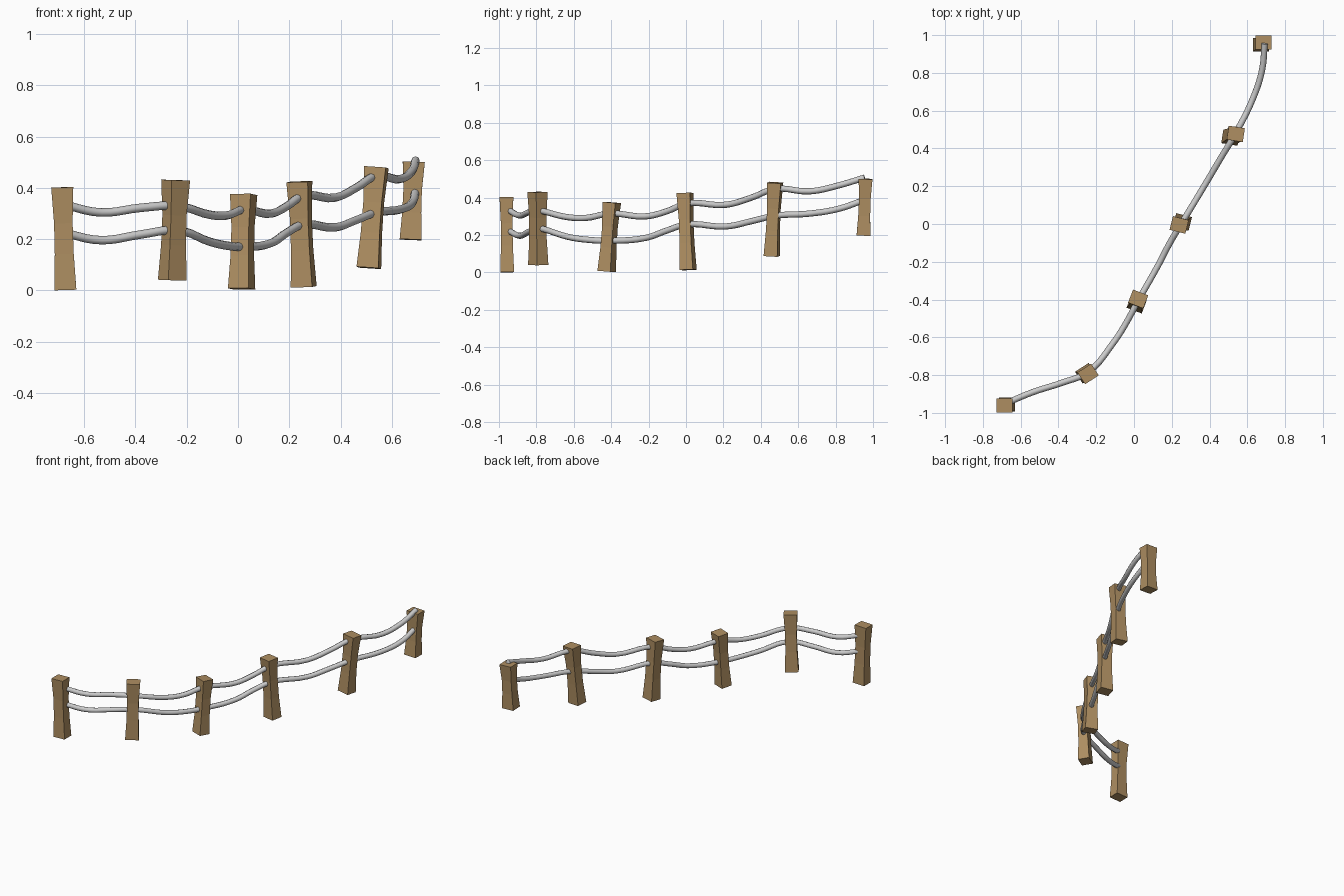
import bpy, bmesh, math
from mathutils import Vector, Matrix

if "Cube" in bpy.data.objects:
    bpy.data.objects.remove(bpy.data.objects["Cube"])

wood = bpy.data.materials.new("wood")
wood.diffuse_color = (0.42, 0.27, 0.12, 1)
wood.use_nodes = True
wood.node_tree.nodes["Principled BSDF"].inputs["Base Color"].default_value = wood.diffuse_color

# Waisted square posts: base centre, top centre, yaw in degrees
POSTS = [
    ((-0.673, -0.956, 0.002), (-0.685, -0.960, 0.402), 0),
    ((-0.256, -0.790, 0.040), (-0.243, -0.794, 0.430), 33),
    ((0.014, -0.424, 0.006), (0.022, -0.397, 0.374), -21),
    ((0.256, 0.011, 0.014), (0.239, -0.005, 0.424), -14),
    ((0.510, 0.458, 0.088), (0.539, 0.477, 0.480), -9),
    ((0.673, 0.949, 0.198), (0.685, 0.960, 0.500), 0),
]
# Height fraction and width factor of each ring
RINGS = [(0, 1.0), (0.35, 0.86), (0.65, 0.84), (1, 1.0)]
W, D = 0.086, 0.074


def make_post(name, base, top, yaw):
    base, top = Vector(base), Vector(top)
    axis = top - base
    tilt = Vector((0, 0, 1)).rotation_difference(axis.normalized()).to_matrix()
    rot = tilt @ Matrix.Rotation(math.radians(yaw), 3, 'Z')
    bm = bmesh.new()
    rings = []
    for t, s in RINGS:
        rings.append([bm.verts.new(base + axis * t + rot @ Vector((x * W * s / 2, y * D * s / 2, 0)))
                      for x, y in ((-1, -1), (1, -1), (1, 1), (-1, 1))])
    for a, b in zip(rings, rings[1:]):
        for i in range(4):
            j = (i + 1) % 4
            bm.faces.new((a[i], a[j], b[j], b[i]))
    bm.faces.new(rings[0][::-1])
    bm.faces.new(rings[-1])
    me = bpy.data.meshes.new(name)
    bm.to_mesh(me)
    bm.free()
    me.materials.append(wood)
    bpy.context.collection.objects.link(bpy.data.objects.new(name, me))


for n, (base, top, yaw) in enumerate(POSTS, 1):
    make_post(f"post_{n}", base, top, yaw)

# Sagging rails: shared plan path with heights for the upper and lower rail
PATH = [
    (-0.680, -0.950, 0.335, 0.225), (-0.535, -0.890, 0.304, 0.196),
    (-0.380, -0.840, 0.322, 0.218), (-0.245, -0.785, 0.330, 0.235),
    (-0.110, -0.630, 0.295, 0.190), (-0.045, -0.530, 0.292, 0.175),
    (0.020, -0.410, 0.315, 0.170), (0.130, -0.215, 0.300, 0.185),
    (0.190, -0.100, 0.328, 0.225), (0.250, 0.000, 0.368, 0.256),
    (0.380, 0.215, 0.362, 0.246), (0.460, 0.350, 0.400, 0.274),
    (0.535, 0.475, 0.446, 0.303), (0.630, 0.665, 0.434, 0.315),
    (0.678, 0.815, 0.465, 0.340), (0.692, 0.955, 0.507, 0.388),
]


def make_rail(name, points):
    cu = bpy.data.curves.new(name, 'CURVE')
    cu.dimensions = '3D'
    cu.bevel_depth = 0.0165
    cu.bevel_resolution = 2
    cu.resolution_u = 5
    cu.use_fill_caps = True
    sp = cu.splines.new('BEZIER')
    sp.bezier_points.add(len(points) - 1)
    for bp, p in zip(sp.bezier_points, points):
        bp.co = p
        bp.handle_left_type = bp.handle_right_type = 'AUTO'
    ob = bpy.data.objects.new(name, cu)
    bpy.context.collection.objects.link(ob)
    bpy.ops.object.select_all(action='DESELECT')
    ob.select_set(True)
    bpy.context.view_layer.objects.active = ob
    bpy.ops.object.convert(target='MESH')
    bpy.ops.object.shade_smooth_by_angle(angle=math.radians(50))


make_rail("upper_rail", [(x, y, u) for x, y, u, _ in PATH])
make_rail("lower_rail", [(x, y, l) for x, y, _, l in PATH])
